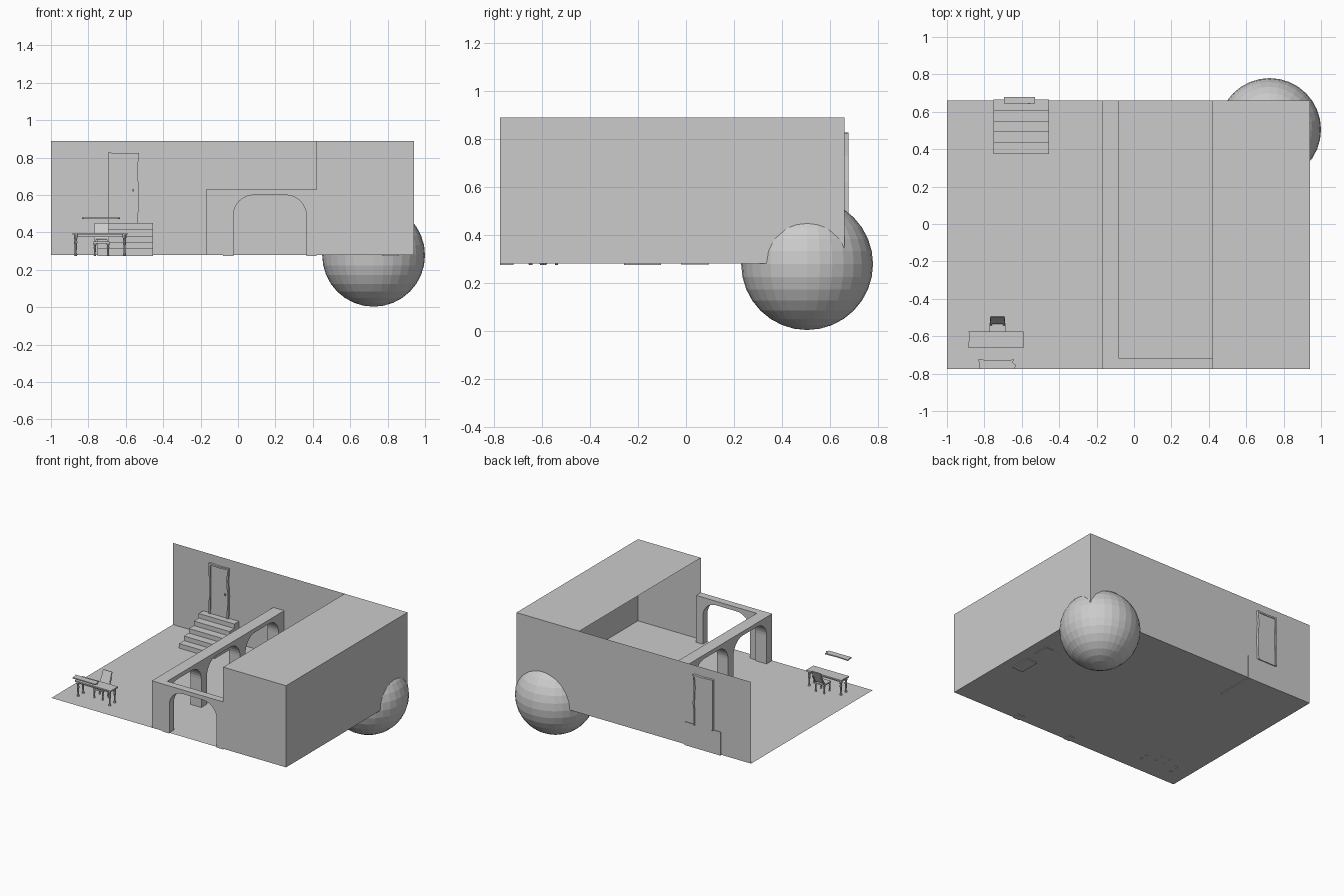
import bpy, bmesh, math
from mathutils import Vector

if "Cube" in bpy.data.objects:
    bpy.data.objects.remove(bpy.data.objects["Cube"])

F = 0.28          # floor level
TOP = 0.89        # wall top
X0, X1, XR = -1.0, 0.94, 0.42
Y0, Y1 = -0.775, 0.66


def finish(name, bm):
    bmesh.ops.recalc_face_normals(bm, faces=bm.faces)
    me = bpy.data.meshes.new(name)
    bm.to_mesh(me)
    bm.free()
    ob = bpy.data.objects.new(name, me)
    bpy.context.collection.objects.link(ob)
    return ob


def plane(name, pts):
    bm = bmesh.new()
    bm.faces.new([bm.verts.new(p) for p in pts])
    return finish(name, bm)


def extrude(name, pts, depth):
    """Solid from a flat 3D outline pushed along a vector."""
    bm = bmesh.new()
    f = bm.faces.new([bm.verts.new(p) for p in pts])
    r = bmesh.ops.extrude_face_region(bm, geom=[f])
    vs = [v for v in r["geom"] if isinstance(v, bmesh.types.BMVert)]
    bmesh.ops.translate(bm, verts=vs, vec=Vector(depth))
    return finish(name, bm)


def box(name, x0, x1, y0, y1, z0, z1):
    return extrude(name, [(x0, y0, z0), (x1, y0, z0), (x1, y1, z0), (x0, y1, z0)],
                   (0, 0, z1 - z0))


def arcade(a0, a1, n, width=0.39, base=0.275, spring=0.49, crown=0.60, top=0.63):
    """Outline of a wall with n round-cornered arches, as (along, z) points."""
    pier = (a1 - a0 - n * width) / (n + 1)
    r = crown - spring
    pts = [(a1, top), (a0, top), (a0, base)]
    for i in range(n):
        l = a0 + pier + i * (pier + width)
        rt = l + width
        pts.append((l, base))
        for k in range(9):
            t = math.pi - k * math.pi / 16
            pts.append((l + r + r * math.cos(t), spring + r * math.sin(t)))
        for k in range(9):
            t = math.pi / 2 - k * math.pi / 16
            pts.append((rt - r + r * math.cos(t), spring + r * math.sin(t)))
        pts.append((rt, base))
    pts.append((a1, base))
    return pts


def turned_leg(name, x, y, z0, z1, r):
    """Small lathe-turned leg with a bulge and a foot."""
    prof = [(0.9, 0), (1.2, 0.06), (0.7, 0.15), (0.8, 0.5), (1.2, 0.65), (0.8, 0.75), (1.2, 0.85), (1.2, 1)]
    bm = bmesh.new()
    n = 8
    rings = [[bm.verts.new((x + r * s * math.cos(2 * math.pi * k / n),
                            y + r * s * math.sin(2 * math.pi * k / n),
                            z0 + (z1 - z0) * t)) for k in range(n)] for s, t in prof]
    for a, b in zip(rings, rings[1:]):
        for k in range(n):
            bm.faces.new((a[k], a[(k + 1) % n], b[(k + 1) % n], b[k]))
    bm.faces.new(rings[0])
    bm.faces.new(rings[-1])
    return finish(name, bm)


# Room shell: thin sheets, side room open towards the hall
plane("floor", [(X0, Y0, F), (X1, Y0, F), (X1, Y1, F), (X0, Y1, F)])
plane("back_wall", [(X0, Y1, F), (X1, Y1, F), (X1, Y1, TOP), (X0, Y1, TOP)])
plane("right_wall", [(X1, Y0, F), (X1, Y1, F), (X1, Y1, TOP), (X1, Y0, TOP)])
plane("front_wall", [(XR, Y0, F), (X1, Y0, F), (X1, Y0, TOP), (XR, Y0, TOP)])
plane("side_room_ceiling", [(XR, Y0, TOP), (X1, Y0, TOP), (X1, Y1, TOP), (XR, Y1, TOP)])

# Arcades: three arches running back, one arch across the front
extrude("long_arcade", [(-0.17, a, z) for a, z in arcade(Y0, Y1, 3, base=F)], (0.09, 0, 0))
extrude("front_arcade", [(a, Y0, z) for a, z in arcade(-0.08, XR, 1)], (0, 0.055, 0))

# Stairs up to the door
n, rise, run = 5, 0.034, 0.058
prof = [(0.375, 0.275)]
for i in range(n):
    prof += [(0.375 + i * run, F + (i + 1) * rise), (0.375 + (i + 1) * run, F + (i + 1) * rise)]
    if i == 0:
        prof[1] = (0.375, F + rise)
prof.append((0.375 + n * run, 0.275))
extrude("stairs", [(-0.75, y, z) for y, z in prof], (0.295, 0, 0))

# Door with a slightly crooked frame
box("door_panel", -0.683, -0.54, 0.653, 0.672, 0.45, 0.815)
outer = [(-0.695, 0.45), (-0.692, 0.64), (-0.695, 0.827), (-0.61, 0.822), (-0.53, 0.825),
         (-0.537, 0.73), (-0.53, 0.62), (-0.535, 0.45)]
inner = [(-0.546, 0.45), (-0.542, 0.62), (-0.548, 0.73), (-0.541, 0.813), (-0.61, 0.811),
         (-0.682, 0.814), (-0.680, 0.64), (-0.683, 0.45)]
extrude("door_frame", [(x, 0.645, z) for x, z in outer + inner], (0, 0.033, 0))
box("door_handle", -0.565, -0.555, 0.641, 0.655, 0.62, 0.632)

# Table with worn ends
top = [(-0.885, -0.662), (-0.59, -0.662), (-0.59, -0.575), (-0.885, -0.575), (-0.879, -0.60), (-0.884, -0.63)]
extrude("table_top", [(x, y, 0.388) for x, y in top], (0, 0, 0.01))
box("table_apron", -0.868, -0.607, -0.648, -0.589, 0.375, 0.388)
for x in (-0.868, -0.607):
    for y in (-0.648, -0.589):
        turned_leg("table_leg", x, y, 0.275, 0.388, 0.008)

# Ragged wall shelf
shelf = [(-0.825, Y0), (-0.64, Y0), (-0.63, -0.755), (-0.65, -0.74), (-0.642, -0.725),
         (-0.73, -0.73), (-0.835, -0.724), (-0.825, -0.745)]
extrude("wall_shelf", [(x, y, 0.472) for x, y in shelf], (0, 0, 0.008))

# Chair facing the table, back leaning away
box("chair_seat", -0.772, -0.688, -0.61, -0.53, 0.342, 0.352)
for x in (-0.765, -0.695):
    for y in (-0.603, -0.54):
        turned_leg("chair_leg", x, y, 0.275, 0.343, 0.006)
    extrude("chair_back_post", [(x - 0.005, -0.545, 0.35), (x + 0.005, -0.545, 0.35),
                                (x + 0.005, -0.535, 0.35), (x - 0.005, -0.535, 0.35)], (0, 0.035, 0.06))
extrude("chair_back", [(-0.767, -0.535, 0.365), (-0.693, -0.535, 0.365),
                       (-0.693, -0.498, 0.45), (-0.767, -0.498, 0.45)], (0, 0.007, -0.002))

# Low furniture on the side room floor
box("low_chest", 0.77, 0.86, -0.258, -0.104, 0.273, 0.34)
box("low_stool", 0.79, 0.86, -0.02, 0.095, 0.276, 0.33)

# Faceted sphere cutting through the back right corner
bm = bmesh.new()
bmesh.ops.create_uvsphere(bm, u_segments=32, v_segments=16, radius=0.275)
bmesh.ops.translate(bm, verts=bm.verts, vec=(0.725, 0.505, 0.278))
finish("corner_sphere", bm)
